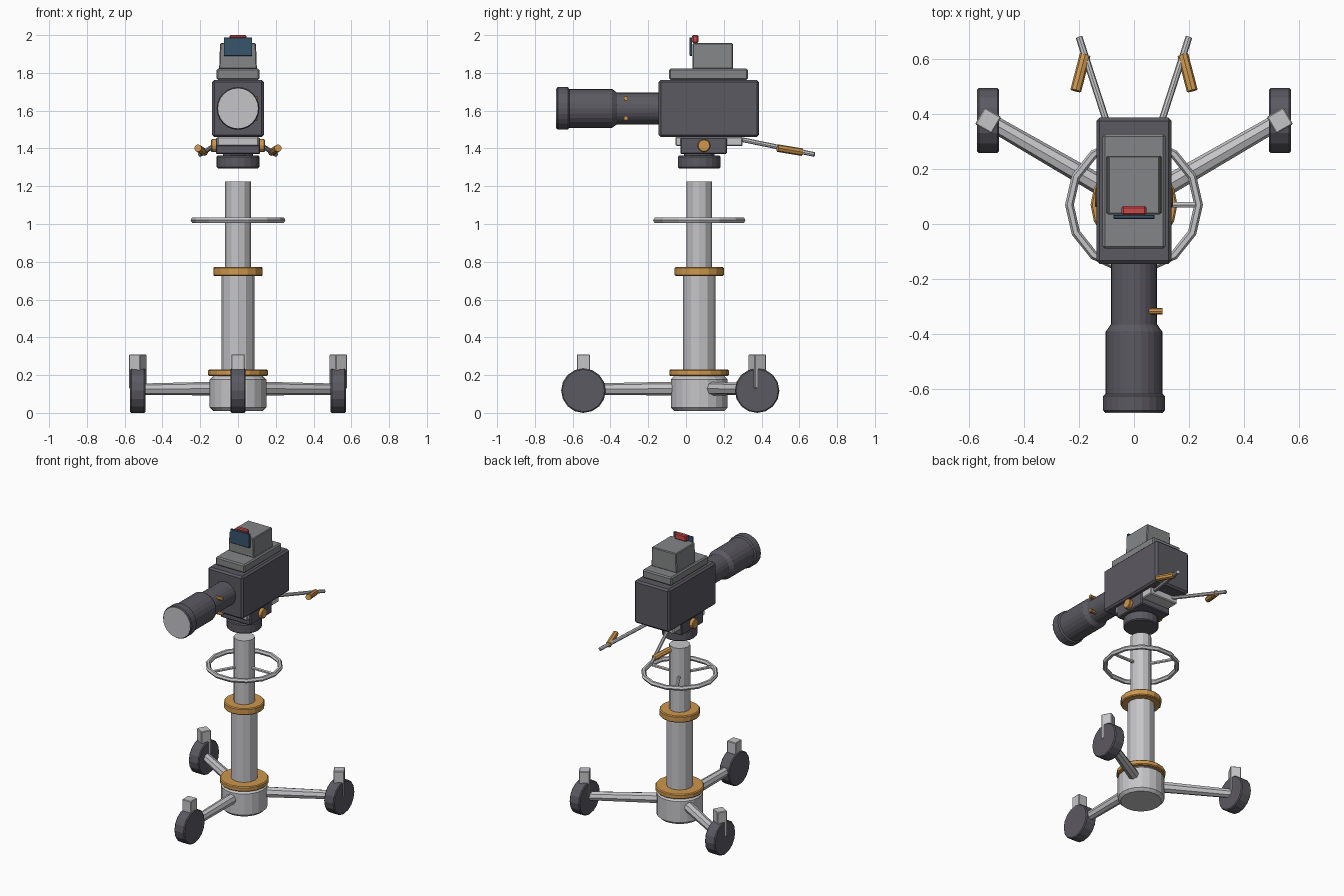
import bpy, math
from mathutils import Vector

if "Cube" in bpy.data.objects:
    bpy.data.objects.remove(bpy.data.objects["Cube"])

CY = 0.07  # column axis in y


def mat(name, c):
    m = bpy.data.materials.new(name)
    m.diffuse_color = (*c, 1)
    m.use_nodes = True
    m.node_tree.nodes["Principled BSDF"].inputs["Base Color"].default_value = m.diffuse_color
    return m


LIGHT = mat("light_grey", (0.56, 0.56, 0.58))
DARK = mat("charcoal", (0.105, 0.1, 0.12))
GREY = mat("mid_grey", (0.23, 0.235, 0.24))
GOLD = mat("ochre", (0.62, 0.31, 0.075))
BLUE = mat("slate_blue", (0.04, 0.09, 0.15))
RED = mat("red", (0.58, 0.065, 0.065))


def finish(ob, name, material, bevel=0):
    ob.name = name
    ob.data.materials.append(material)
    if bevel:
        b = ob.modifiers.new("Bevel", 'BEVEL')
        b.width, b.segments, b.limit_method = bevel, 1, 'ANGLE'
        b.angle_limit = math.radians(50)
    return ob


def box(name, lo, hi, material, bevel=0.0, turn=0.0):
    lo, hi = Vector(lo), Vector(hi)
    bpy.ops.mesh.primitive_cube_add(size=1, location=(lo + hi) / 2, rotation=(0, 0, turn))
    ob = bpy.context.object
    ob.scale = hi - lo
    bpy.ops.object.transform_apply(location=False, rotation=False, scale=True)
    return finish(ob, name, material, bevel)


def rod(name, a, b, r, material, sides=12, r2=None, bevel=0.0):
    a, b = Vector(a), Vector(b)
    bpy.ops.mesh.primitive_cone_add(vertices=sides, radius1=r, radius2=r if r2 is None else r2,
                                    depth=(b - a).length, location=(a + b) / 2)
    ob = bpy.context.object
    ob.rotation_euler = (b - a).to_track_quat('Z', 'Y').to_euler()
    return finish(ob, name, material, bevel)


def disc(name, z0, z1, r, material, sides=12, bevel=0.0):
    return rod(name, (0, CY, z0), (0, CY, z1), r, material, sides, bevel=bevel)


# Pedestal column
disc("base_drum", 0.01, 0.195, 0.15, LIGHT, 20, 0.018)
disc("base_collar", 0.195, 0.23, 0.158, GOLD, 16, 0.006)
disc("lower_column", 0.2, 0.74, 0.087, LIGHT)
disc("upper_collar", 0.725, 0.772, 0.131, GOLD, 16, 0.006)
disc("upper_column", 0.74, 1.225, 0.068, LIGHT)

# Steering ring with three spokes
bpy.ops.mesh.primitive_torus_add(major_segments=14, minor_segments=6, major_radius=0.235,
                                 minor_radius=0.016, location=(0, CY, 1.02))
finish(bpy.context.object, "steering_ring", LIGHT)
for i in range(3):
    a = math.radians(120 * i)
    rod("ring_spoke", (0, CY, 1.02),
        (0.235 * math.cos(a), CY + 0.235 * math.sin(a), 1.02), 0.011, LIGHT, 6)

# Three legs with casters; the wheels all roll along y
for deg in (30, 150, 270):
    a = math.radians(deg)
    x, y = 0.613 * math.cos(a), CY + 0.613 * math.sin(a)
    rod("leg", (0, CY, 0.13), (x, y, 0.125), 0.038, LIGHT, 8, 0.03)
    box("caster_block", (x - 0.035, y - 0.035, 0.13), (x + 0.035, y + 0.035, 0.31),
        LIGHT, 0.004, a)
    rod("wheel", (x - 0.04, y, 0.118), (x + 0.04, y, 0.118), 0.118, DARK, 16, bevel=0.006)

# Pan head
disc("pan_disc", 1.295, 1.362, 0.113, DARK, 20, 0.006)
disc("pan_spigot", 1.355, 1.385, 0.08, DARK, 16)
box("head_block", (-0.117, -0.03, 1.37), (0.117, 0.217, 1.458), DARK, 0.006)
box("head_plate", (-0.11, -0.055, 1.412), (0.11, 0.3, 1.462), LIGHT, 0.006)

# Tilt knobs, pan handles and grips on both sides
for s in (-1, 1):
    rod("tilt_knob", (s * 0.1, 0.095, 1.415), (s * 0.142, 0.095, 1.415), 0.034, GOLD, 12, bevel=0.004)
    rod("pan_handle", (s * 0.07, 0.28, 1.45), (s * 0.2, 0.68, 1.368), 0.0125, LIGHT, 8)
    rod("handle_grip", (s * 0.178, 0.615, 1.38), (s * 0.212, 0.485, 1.402), 0.02, GOLD, 8)

# Body and top plate
box("body", (-0.137, -0.145, 1.46), (0.137, 0.387, 1.763), DARK, 0.012)
box("top_plate", (-0.114, -0.09, 1.763), (0.114, 0.327, 1.822), GREY, 0.008)

# Viewfinder, tapering slightly to the top, with screen and tally lamp
finder = box("viewfinder", (-0.1, 0.035, 1.82), (0.1, 0.248, 1.957), GREY, 0.005)
for v in finder.data.vertices:
    if v.co.z > 0:
        v.co.x *= 0.95
box("screen", (-0.075, 0.019, 1.89), (0.075, 0.033, 1.988), BLUE, 0.002)
box("tally_lamp", (-0.045, 0.033, 1.957), (0.045, 0.065, 2.0), RED, 0.006)

# Lens: one turned profile of (y, radius), then glass and focus pins
LZ, N = 1.612, 24
profile = [(-0.14, 0.084), (-0.365, 0.084), (-0.392, 0.103), (-0.618, 0.103),
           (-0.626, 0.113), (-0.678, 0.113), (-0.684, 0.108)]
verts = [(r * math.cos(2 * math.pi * i / N), y, LZ + r * math.sin(2 * math.pi * i / N))
         for y, r in profile for i in range(N)]
faces = [(k * N + i, k * N + (i + 1) % N, (k + 1) * N + (i + 1) % N, (k + 1) * N + i)
         for k in range(len(profile) - 1) for i in range(N)]
faces += [tuple(reversed(range(N))), tuple(range(len(verts) - N, len(verts)))]
mesh = bpy.data.meshes.new("lens_barrel")
mesh.from_pydata(verts, [], faces)
lens = bpy.data.objects.new("lens_barrel", mesh)
bpy.context.collection.objects.link(lens)
finish(lens, "lens_barrel", DARK)
bpy.context.view_layer.objects.active = lens
lens.select_set(True)
bpy.ops.object.mode_set(mode='EDIT')
bpy.ops.mesh.select_all(action='SELECT')
bpy.ops.mesh.normals_make_consistent(inside=False)
bpy.ops.object.mode_set(mode='OBJECT')
rod("lens_glass", (0, -0.68, LZ), (0, -0.687, LZ), 0.106, LIGHT, N)
for z in (1.56, 1.665):
    rod("focus_pin", (0.055, -0.318, z), (0.103, -0.318, z), 0.012, GOLD, 8)
